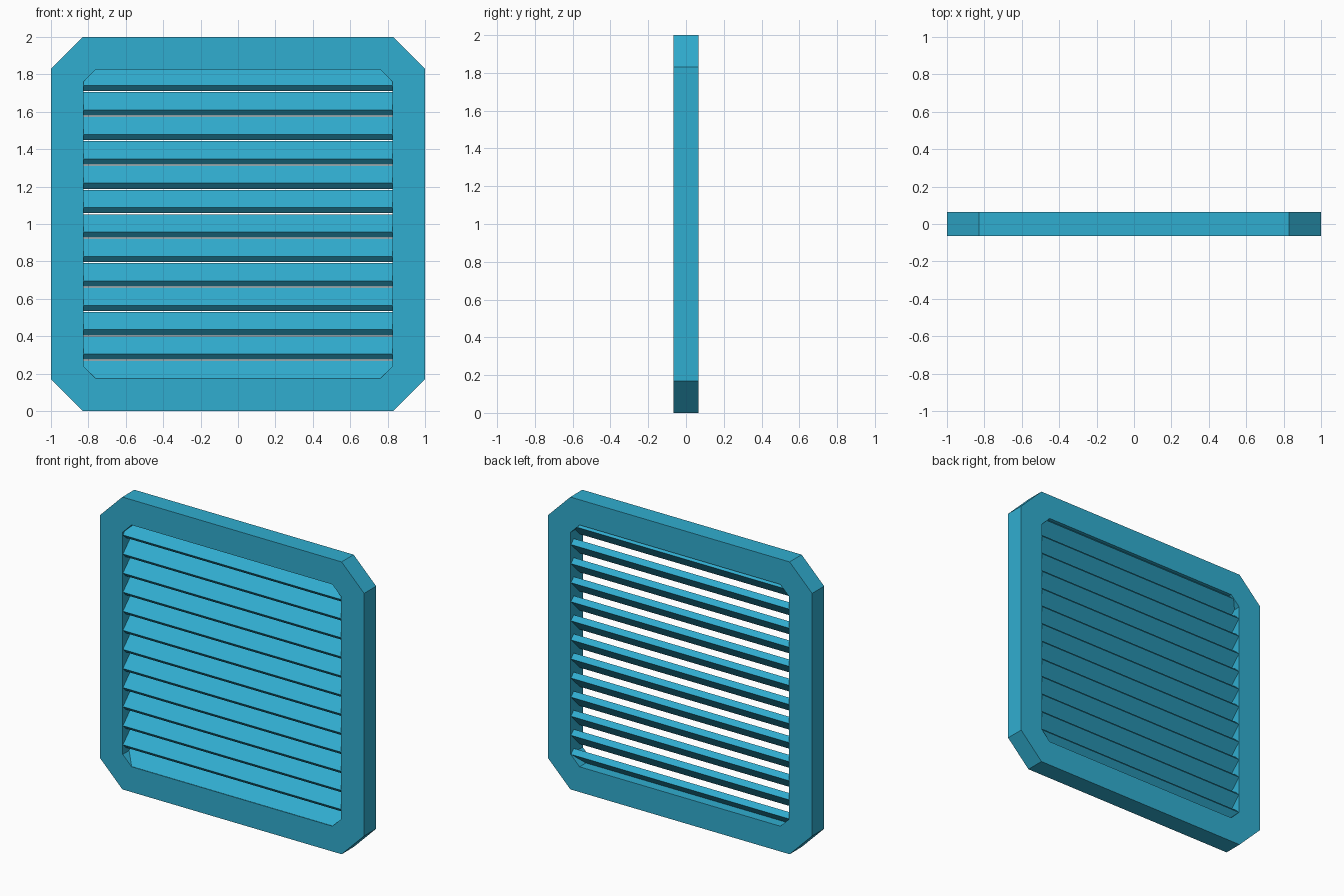
import bpy, bmesh

if "Cube" in bpy.data.objects:
    bpy.data.objects.remove(bpy.data.objects["Cube"])

PAINT = bpy.data.materials.new("blue_paint")
PAINT.diffuse_color = (0.03, 0.42, 0.63, 1)
PAINT.use_nodes = True
PAINT.node_tree.nodes["Principled BSDF"].inputs["Base Color"].default_value = PAINT.diffuse_color

def finish(name, bm):
    bmesh.ops.recalc_face_normals(bm, faces=bm.faces)
    mesh = bpy.data.meshes.new(name)
    bm.to_mesh(mesh)
    bm.free()
    mesh.materials.append(PAINT)
    obj = bpy.data.objects.new(name, mesh)
    bpy.context.collection.objects.link(obj)
    return obj

def chamfered_square(half, cut, zc):
    # eight outline points of a square with clipped corners
    pts = []
    for sx, sz in ((1, 1), (-1, 1), (-1, -1), (1, -1)):
        pair = [(sx * half, zc + sz * (half - cut)), (sx * (half - cut), zc + sz * half)]
        pts += pair if sx * sz > 0 else pair[::-1]
    return pts

# frame: octagonal ring with a smaller clipped opening
DEPTH = 0.065
outer = chamfered_square(1.0, 0.17, 1.0)
inner = chamfered_square(0.827, 0.067, 1.0)
bm = bmesh.new()
loops = [[bm.verts.new((x, y, z)) for x, z in pts]
         for pts, y in ((outer, -DEPTH), (outer, DEPTH), (inner, DEPTH), (inner, -DEPTH))]
for k in range(4):
    a, b = loops[k], loops[(k + 1) % 4]
    for i in range(8):
        j = (i + 1) % 8
        bm.faces.new((a[i], a[j], b[j], b[i]))
finish("frame", bm)

# louvre slats: 45 degree boards, low edge at the front
PROFILE = [(-0.0625, 0.03), (-0.0325, 0.0), (0.0625, 0.095), (0.0325, 0.125)]
PITCH, FIRST, HALF = 0.1305, 0.144, 0.83
for n in range(13):
    z0 = FIRST + n * PITCH
    bm = bmesh.new()
    face = bm.faces.new([bm.verts.new((-HALF, y, z0 + z)) for y, z in PROFILE])
    ext = bmesh.ops.extrude_face_region(bm, geom=[face], use_keep_orig=True)
    moved = [g for g in ext["geom"] if isinstance(g, bmesh.types.BMVert)]
    bmesh.ops.translate(bm, verts=moved, vec=(2 * HALF, 0, 0))
    finish(f"slat_{n + 1:02d}", bm)
